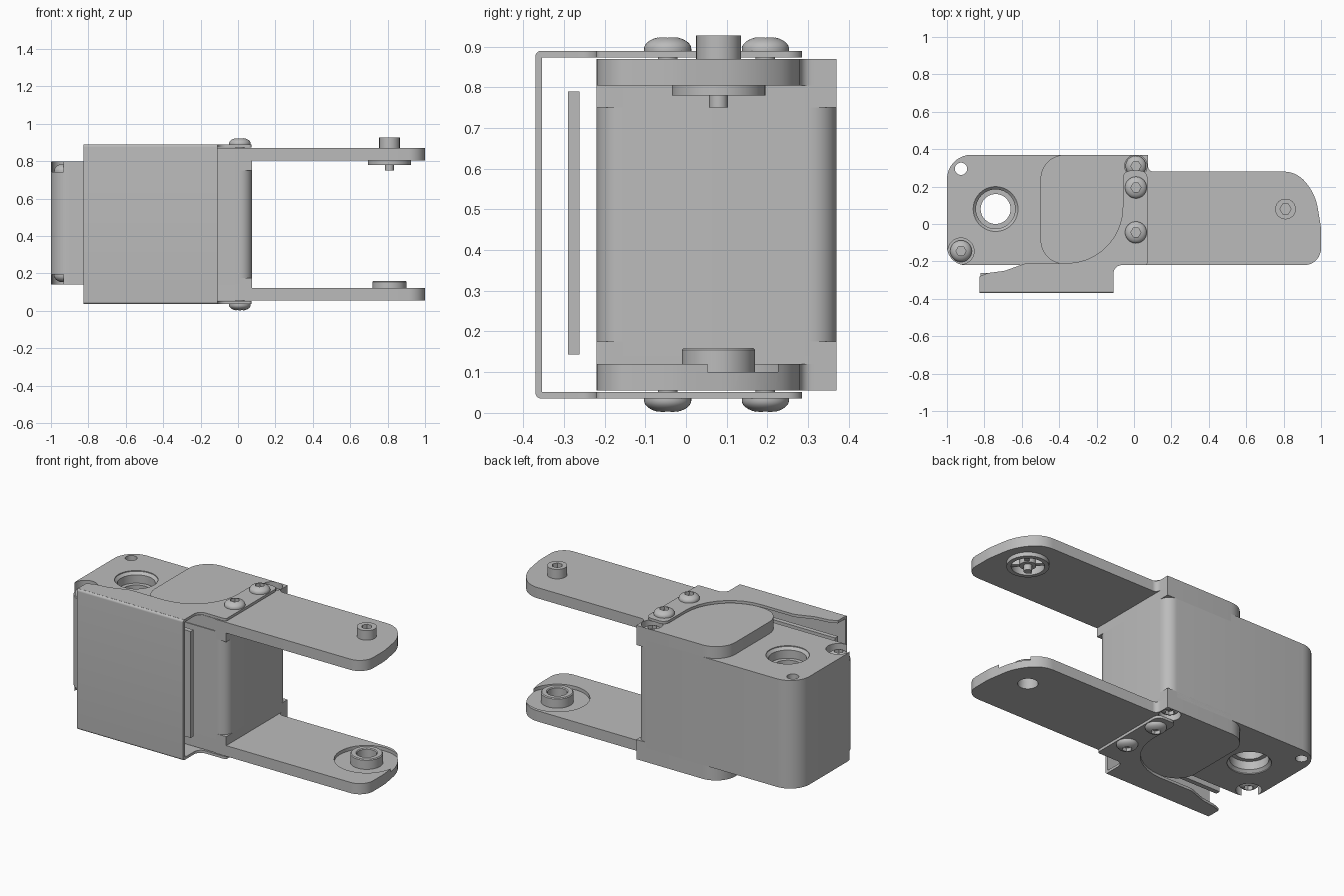
import bpy, bmesh, math
from mathutils import Vector

cube = bpy.data.objects.get("Cube")
if cube:
    bpy.data.objects.remove(cube, do_unlink=True)

grey = bpy.data.materials.new("plain_grey")
grey.use_nodes = True
grey.diffuse_color = (0.5, 0.5, 0.5, 1)
grey.node_tree.nodes["Principled BSDF"].inputs["Base Color"].default_value = (0.5, 0.5, 0.5, 1)

MID = 0.4625          # mirror height between the upper and lower halves
HORN = (0.81, 0.08)   # axis of the joint at the arm tips
parts = []


def add(name, bm):
    bmesh.ops.remove_doubles(bm, verts=bm.verts, dist=1e-5)
    bmesh.ops.recalc_face_normals(bm, faces=bm.faces)
    mesh = bpy.data.meshes.new(name)
    bm.to_mesh(mesh)
    bm.free()
    mesh.materials.append(grey)
    obj = bpy.data.objects.new(name, mesh)
    bpy.context.scene.collection.objects.link(obj)
    parts.append(obj)
    return obj


def rounded(points, steps=9):
    """Outline with each corner (x, y, radius) replaced by an arc."""
    out = []
    for i, p in enumerate(points):
        corner = Vector(p[:2])
        radius = p[2] if len(p) > 2 else 0
        if not radius:
            out.append(corner)
            continue
        a = (Vector(points[i - 1][:2]) - corner).normalized()
        b = (Vector(points[(i + 1) % len(points)][:2]) - corner).normalized()
        half = a.angle(b) / 2
        centre = corner + (a + b).normalized() * radius / math.sin(half)
        start = corner + a * radius / math.tan(half) - centre
        end = corner + b * radius / math.tan(half) - centre
        turn = math.atan2(start.x * end.y - start.y * end.x, start.dot(end))
        for k in range(steps + 1):
            t = turn * k / steps
            c, s = math.cos(t), math.sin(t)
            out.append(centre + Vector((start.x * c - start.y * s, start.x * s + start.y * c)))
    return out


def prism(name, points, low, high, along_x=False):
    bm = bmesh.new()
    place = (lambda p, h: (h, p.x, p.y)) if along_x else (lambda p, h: (p.x, p.y, h))
    face = bm.faces.new([bm.verts.new(place(p, low)) for p in rounded(points)])
    new = bmesh.ops.extrude_face_region(bm, geom=[face], use_keep_orig=True)["geom"]
    shift = Vector((high - low, 0, 0)) if along_x else Vector((0, 0, high - low))
    bmesh.ops.translate(bm, verts=[g for g in new if isinstance(g, bmesh.types.BMVert)], vec=shift)
    return add(name, bm)


def lathe(name, centre, profile, sides=40):
    """Turn a closed (radius, height) profile about a vertical axis."""
    bm = bmesh.new()
    verts = [bm.verts.new((centre[0] + r, centre[1], z)) for r, z in profile]
    edges = [bm.edges.new((v, verts[i - 1])) for i, v in enumerate(verts)
             if profile[i][0] > 0 or profile[i - 1][0] > 0]
    bmesh.ops.spin(bm, geom=verts + edges, cent=(*centre, 0), axis=(0, 0, 1),
                   angle=math.tau, steps=sides, use_merge=True)
    return add(name, bm)


def disc(name, centre, r, z0, z1, sides=40):
    return lathe(name, centre, [(0, z0), (r, z0), (r, z1), (0, z1)], sides)


def cut(obj, *cutters):
    for cutter in cutters:
        cutter.hide_render = True
        mod = obj.modifiers.new("cut", 'BOOLEAN')
        mod.object, mod.operation, mod.solver = cutter, 'DIFFERENCE', 'EXACT'
    bpy.context.view_layer.update()
    graph = bpy.context.evaluated_depsgraph_get()
    mesh = bpy.data.meshes.new_from_object(obj.evaluated_get(graph))
    obj.modifiers.clear()
    obj.data = mesh
    for cutter in cutters:
        parts.remove(cutter)
        bpy.data.objects.remove(cutter, do_unlink=True)


def button_screw(name, centre, s, base, r, height, shaft):
    """Domed screw with a hexagon socket, facing up (s=1) or down (s=-1)."""
    z = lambda d: MID + s * (base + d)
    dome = [(r * math.cos(t), z(height * (0.15 + 0.85 * math.sin(t))))
            for t in [math.radians(a) for a in range(0, 70, 11)]]
    head = lathe(name, centre, [(0, z(-shaft)), (0.024, z(-shaft)), (0.024, z(0)), (r, z(0))]
                 + dome + [(0.018, z(height)), (0, z(height))])
    cut(head, disc("socket", centre, 0.027, z(height * 0.35), z(height + 0.02), 6))


# Main housing: rounded block with through holes and screw pockets
BORE, PIN_HOLE, CORNER = (-0.74, 0.08), (-0.925, 0.295), (-0.925, -0.145)
LOW, HIGH = 0.14, 0.797
housing = prism("housing", [(-1, -0.22, 0.1), (0.075, -0.22, 0.065),
                            (0.075, 0.37, 0.065), (-1, 0.37, 0.13)], LOW, HIGH)
cutters = [disc("bore", BORE, 0.08, 0, 1), disc("pin_hole", PIN_HOLE, 0.033, 0, 1)]
for face, s in ((HIGH, 1), (LOW, -1)):
    cutters += [lathe("counterbore", BORE, [(0, face + s * 0.02), (0.12, face + s * 0.02),
                      (0.12, face - s * 0.005), (0.105, face - s * 0.02),
                      (0.105, face - s * 0.07), (0, face - s * 0.07)]),
                disc("pocket", CORNER, 0.07, face - s * 0.055, face + s * 0.02)]
cut(housing, *cutters)

# Outlines shared by the upper and lower halves
base_outline = [(-0.5, -0.215, 0.13), (0, -0.215), (0, -0.22), (0.075, -0.22),
                (0.075, 0.37), (-0.5, 0.37, 0.13)]
arm_outline = [(-0.5, -0.215, 0.13), (0, -0.215), (0, -0.22), (1, -0.22, 0.09),
               (1, -0.02, 0.28), (0.97, 0.16, 0.28), (0.87, 0.28, 0.15),
               (0.075, 0.28, 0.03), (0.075, 0.37), (-0.5, 0.37, 0.13)]
flange_outline = [(-0.825, -0.36), (-0.825, -0.28), (-0.78, -0.262, 0.04), (-0.69, -0.25, 0.1),
                  (-0.58, -0.21, 0.1), (-0.06, -0.21, 0.3), (-0.06, 0.285, 0.04),
                  (0.072, 0.285, 0.04), (0.072, -0.22, 0.015), (-0.11, -0.22, 0.045),
                  (-0.11, -0.36)]
arms = {}
for side, s in (("upper", 1), ("lower", -1)):
    z = lambda d: MID + s * d
    # Arm plate with the raised pad, and the block joining it to the housing
    prism(side + "_mount_block", base_outline, z(0.2875), z(0.342))
    arm = arms[s] = prism(side + "_arm", arm_outline, z(0.342), z(0.407))
    cut(arm, disc("pocket", (0.01, 0.31), 0.06, z(0.355), z(0.45)))
    # Bracket flange and its screws
    prism(side + "_bracket_flange", flange_outline, z(0.411), z(0.427))
    for i, y in enumerate((-0.045, 0.195)):
        button_screw(f"{side}_bracket_screw_{i + 1}", (0.01, y), s, 0.427, 0.058, 0.0355, 0.025)
    # Sunken housing screws
    button_screw(side + "_rear_screw", (0.01, 0.31), s, 0.355, 0.055, 0.04, 0)
    depth = (HIGH - MID if s > 0 else MID - LOW) - 0.055
    button_screw(side + "_corner_screw", CORNER, s, depth, 0.058, 0.045, 0)

# Front wall of the bracket and the pad strip behind it
bottom, top = MID - 0.427, MID + 0.427
prism("bracket_front", [(-0.37, bottom, 0.014), (-0.354, bottom), (-0.354, top),
                        (-0.37, top, 0.014)], -0.825, -0.11, along_x=True)
prism("inner_strip", [(-0.82, -0.29), (-0.115, -0.29), (-0.115, -0.262), (-0.82, -0.262)],
      0.143, 0.79)

# Upper joint: cap screw above, recessed horn with spokes and pin below
cut(arms[1], disc("horn_recess", HORN, 0.09, 0.75, 0.84))
cap = disc("joint_cap_screw", HORN, 0.055, 0.865, 0.927)
cut(cap, disc("socket", HORN, 0.03, 0.89, 0.95, 6))
lathe("horn_ring", HORN, [(0.09, 0.78), (0.115, 0.78), (0.115, 0.808), (0.09, 0.808)])
disc("horn_hub", HORN, 0.045, 0.785, 0.842)
disc("horn_pin", HORN, 0.023, 0.75, 0.79)
for i in range(4):
    a = math.radians(45 + 90 * i)
    u, v = Vector((math.cos(a), math.sin(a))), Vector((-math.sin(a), math.cos(a))) * 0.013
    c = Vector(HORN)
    prism(f"horn_spoke_{i + 1}", [tuple(p) for p in (c + u * 0.035 - v, c + u * 0.095 - v,
                                                     c + u * 0.095 + v, c + u * 0.035 + v)],
          0.79, 0.842)

# Lower joint: shallow recess with a bearing collar
cut(arms[-1], disc("recess", HORN, 0.18, 0.1, 0.2), disc("hole", HORN, 0.055, 0, 0.2))
lathe("bearing_collar", HORN, [(0.055, 0.098), (0.09, 0.098), (0.09, 0.155), (0.085, 0.16),
                               (0.06, 0.16), (0.055, 0.155)])

# Smooth the curved walls and keep the edges crisp
bpy.ops.object.select_all(action='DESELECT')
for obj in parts:
    obj.select_set(True)
bpy.context.view_layer.objects.active = housing
bpy.ops.object.shade_smooth_by_angle(angle=math.radians(30))
